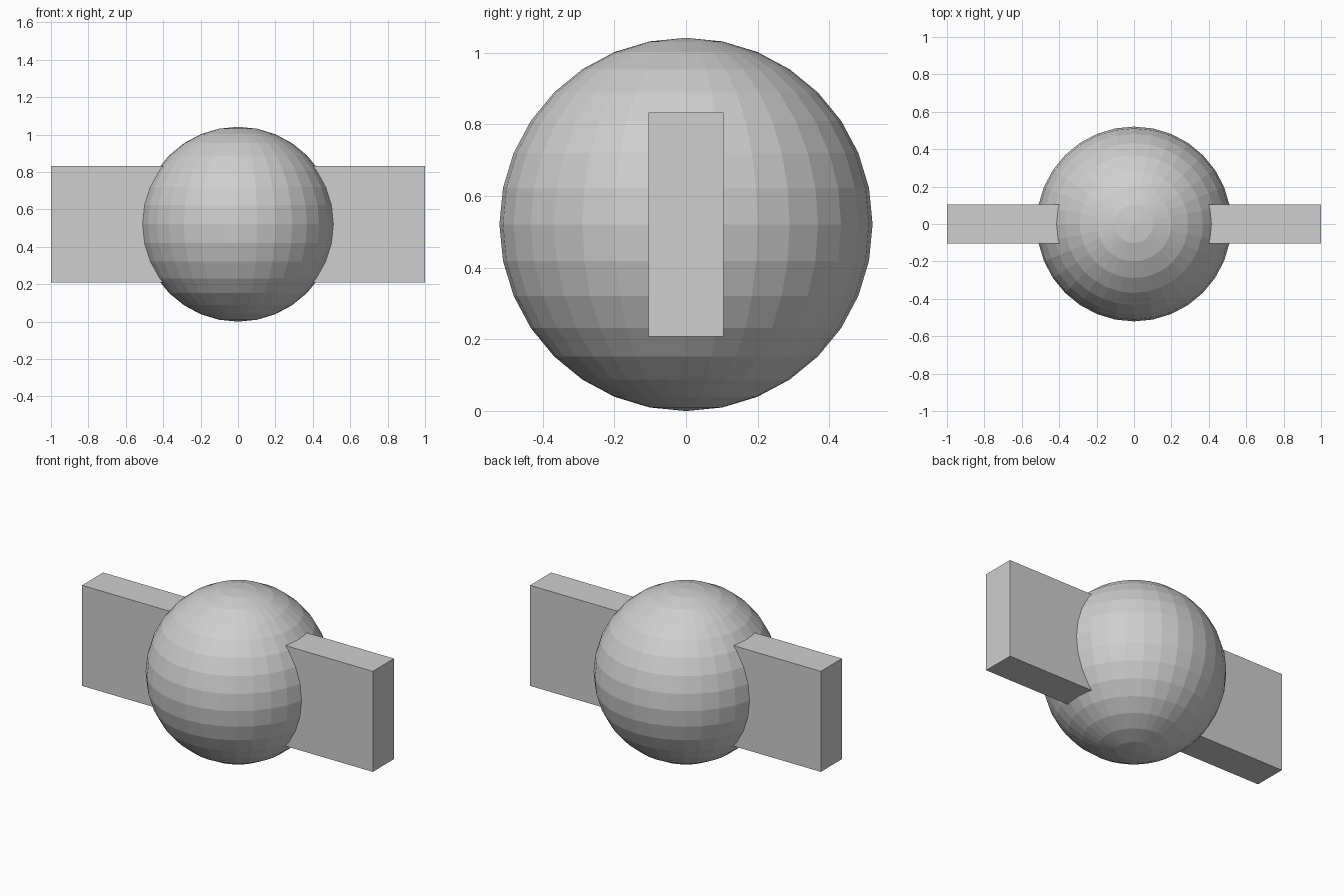
import bpy

cube = bpy.data.objects.get("Cube")
if cube:
    bpy.data.objects.remove(cube, do_unlink=True)

RADIUS = 0.5208                      # ball radius, also the centre height
BAR_SIZE = (2.0, 0.2083, 0.625)      # length, thickness, height

# Single plain grey
grey = bpy.data.materials.new("light_grey")
grey.use_nodes = True
colour = (0.62, 0.62, 0.62, 1.0)
grey.diffuse_color = colour
grey.node_tree.nodes["Principled BSDF"].inputs["Base Color"].default_value = colour


def finish(name):
    """Name the new part, give it the grey and keep its faces flat."""
    obj = bpy.context.object
    obj.name = obj.data.name = name
    obj.data.materials.append(grey)
    bpy.ops.object.shade_flat()
    return obj


# Faceted ball with upright poles
bpy.ops.mesh.primitive_uv_sphere_add(segments=32, ring_count=16, radius=RADIUS,
                                     location=(0, 0, RADIUS))
finish("central_ball")

# Flat bar running sideways through the ball
bpy.ops.mesh.primitive_cube_add(size=1, location=(0, 0, RADIUS))
bar = finish("cross_bar")
for v in bar.data.vertices:
    v.co = [c * s for c, s in zip(v.co, BAR_SIZE)]
